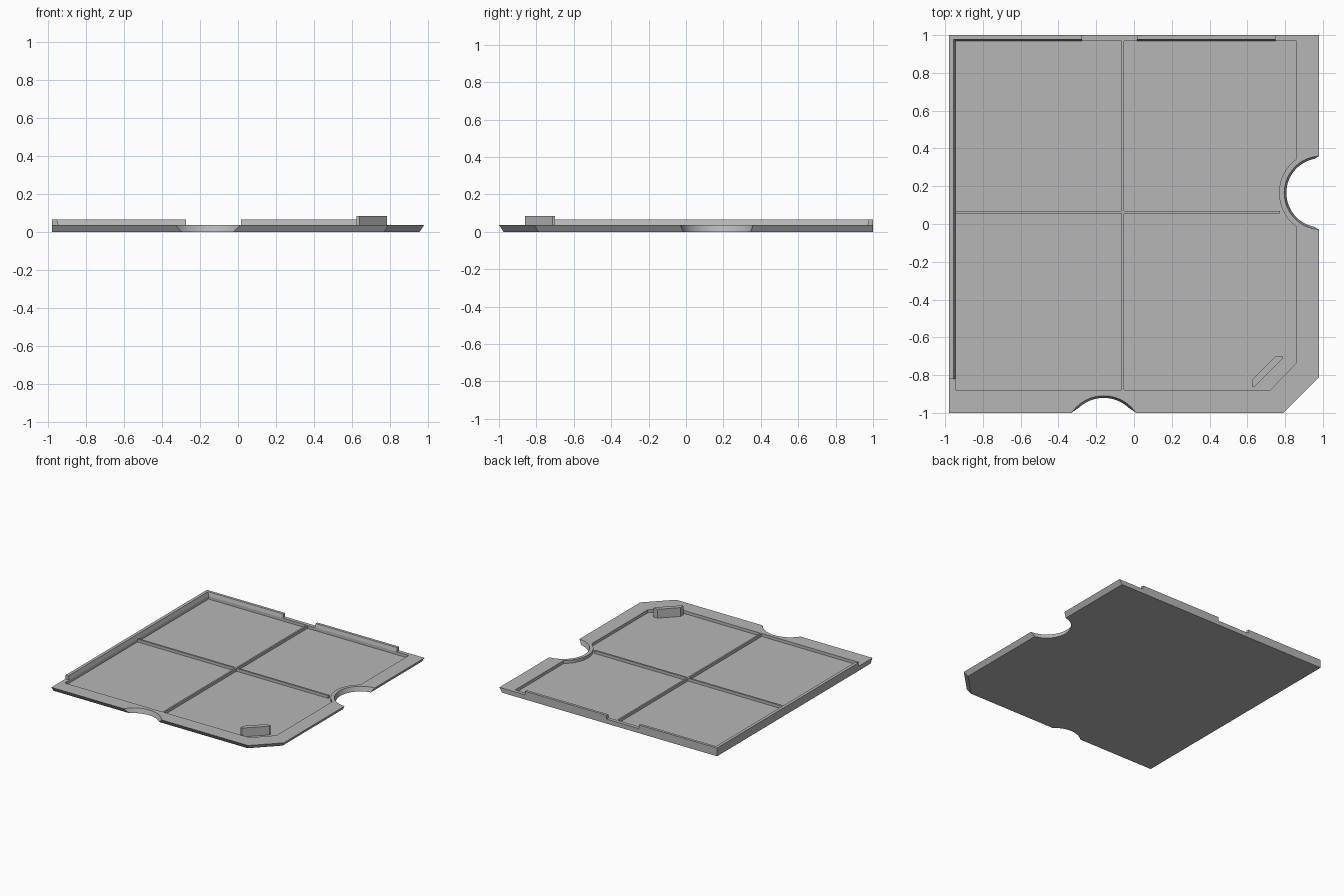
import bpy, bmesh, math

if "Cube" in bpy.data.objects:
    bpy.data.objects.remove(bpy.data.objects["Cube"], do_unlink=True)

grey = bpy.data.materials.new("plain_grey")
grey.use_nodes = True
COLOUR = (0.47, 0.47, 0.47, 1)
grey.diffuse_color = COLOUR
grey.node_tree.nodes["Principled BSDF"].inputs["Base Color"].default_value = COLOUR

FLOOR, RIM, RAIL_TOP, BLOCK_TOP = 0.013, 0.037, 0.067, 0.085


def loft(name, low, high, z0, z1):
    """Solid between two outlines with the same number of points."""
    bm = bmesh.new()
    a = [bm.verts.new((x, y, z0)) for x, y in low]
    b = [bm.verts.new((x, y, z1)) for x, y in high]
    bm.faces.new(a[::-1])
    bm.faces.new(b)
    n = len(a)
    for i in range(n):
        j = (i + 1) % n
        bm.faces.new((a[i], a[j], b[j], b[i]))
    bmesh.ops.recalc_face_normals(bm, faces=bm.faces)
    mesh = bpy.data.meshes.new(name)
    bm.to_mesh(mesh)
    bm.free()
    mesh.materials.append(grey)
    ob = bpy.data.objects.new(name, mesh)
    bpy.context.collection.objects.link(ob)
    return ob


def rect(x0, x1, y0, y1):
    return [(x0, y0), (x1, y0), (x1, y1), (x0, y1)]


def arc(cx, cy, r, start, end, n):
    angles = [start + (end - start) * i / n for i in range(n + 1)]
    return [(cx + r * math.cos(t), cy + r * math.sin(t)) for t in angles]


def cut(target, cutter):
    mod = target.modifiers.new("cut", "BOOLEAN")
    mod.operation = "DIFFERENCE"
    mod.solver = "EXACT"
    mod.object = cutter
    bpy.context.view_layer.objects.active = target
    bpy.ops.object.modifier_apply(modifier=mod.name)
    bpy.data.objects.remove(cutter, do_unlink=True)


def outline(right, front, chamfer):
    return [(-0.98, front), (right - chamfer, front), (right, front + chamfer),
            (right, 1), (-0.98, 1)]


# Base tray, undercut along the front, corner and right edges
tray = loft("tray", outline(0.955, -0.975, 0.185), outline(0.98, -1, 0.19), 0, RIM)

# Shallow recess that leaves a rim, including around the side notch
NX, NY, NR = 0.99, 0.165, 0.195
lip = NR + 0.027
reach = math.acos((NX - 0.86) / lip)
pocket = [(-0.944, -0.88), (0.72, -0.88), (0.86, -0.735)]
pocket += arc(NX, NY, lip, math.pi + reach, math.pi - reach, 24)
pocket += [(0.86, 0.97), (-0.944, 0.97)]
cut(tray, loft("recess_cutter", pocket, pocket, FLOOR, 0.2))

# Finger notches in the side and front edges, slightly conical
for cx, cy, r in ((NX, NY, NR), (-0.16, -1.115, 0.206)):
    low = arc(cx, cy, r - 0.012, 0, math.tau, 64)[:-1]
    high = arc(cx, cy, r, 0, math.tau, 64)[:-1]
    cut(tray, loft("notch_cutter", low, high, -0.001, RIM + 0.001))

# Crossing dividers
for name, r in (("long_divider", rect(-0.066, -0.053, -0.88, 0.97)),
                ("cross_divider", rect(-0.944, NX - lip + 0.006, 0.055, 0.07))):
    loft(name, r, r, FLOOR - 0.002, RIM - 0.001)

# Raised rails with sloping inner faces
loft("side_rail", rect(-0.98, -0.944, -0.82, 1), rect(-0.98, -0.955, -0.82, 1),
     RIM, RAIL_TOP)
for name, x0, x1 in (("back_rail_right", -0.96, -0.275), ("back_rail_left", 0.015, 0.75)):
    loft(name, rect(x0, x1, 0.97, 1), rect(x0, x1, 0.978, 1), RIM, RAIL_TOP)

# Slanted corner block
block = [(0.625, -0.86), (0.64, -0.86), (0.785, -0.715), (0.785, -0.7),
         (0.748, -0.7), (0.625, -0.823)]
loft("corner_block", block, block, FLOOR - 0.002, BLOCK_TOP)
